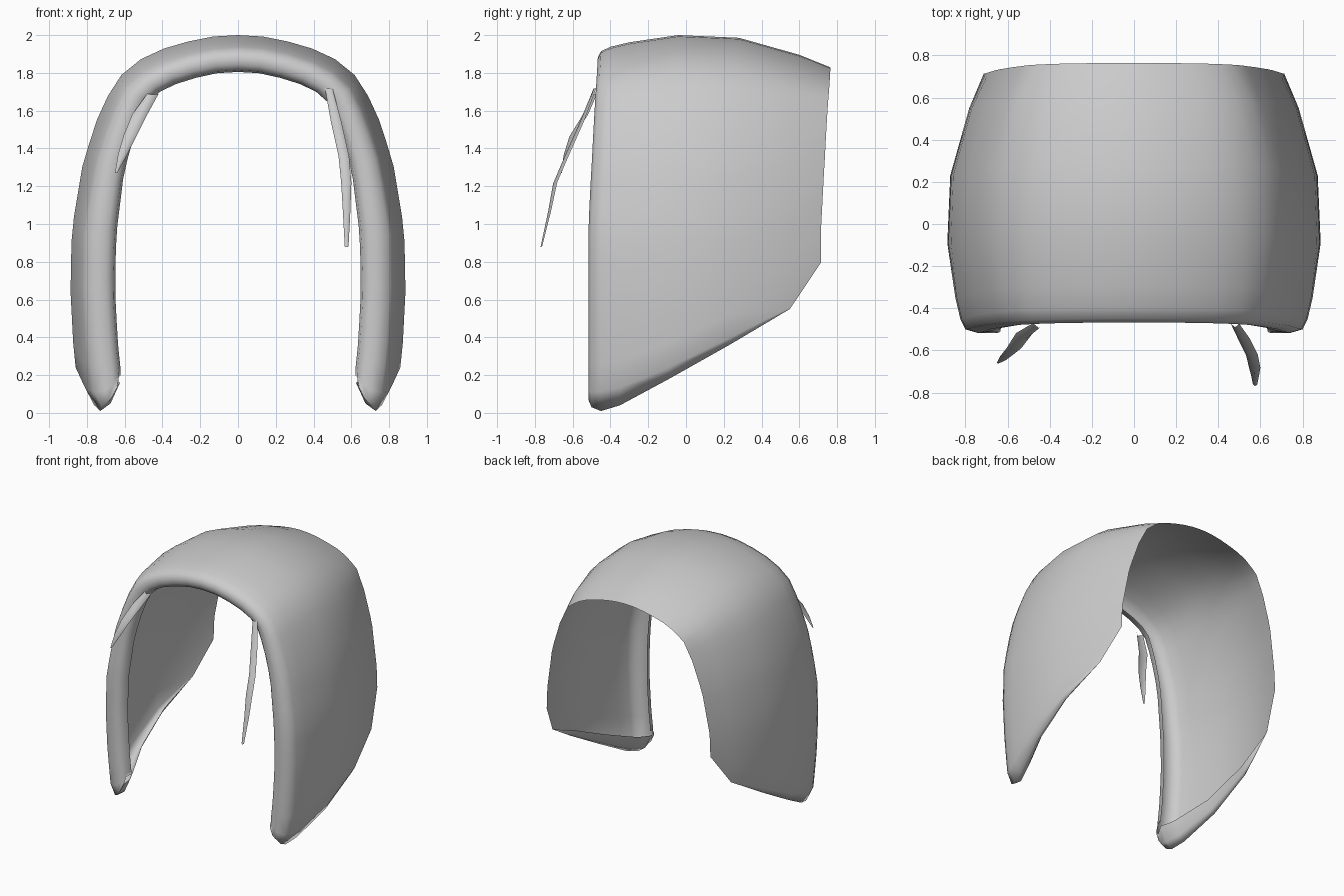
import bpy
from mathutils import Vector

if "Cube" in bpy.data.objects:
    bpy.data.objects.remove(bpy.data.objects["Cube"])

# Outline of the widest arch (x, z), crown to foot
ARCH = [Vector(p) for p in [(0, 2), (.13, 1.993), (.25, 1.97), (.39, 1.93), (.52, 1.87), (.64, 1.77),
        (.73, 1.6), (.82, 1.33), (.88, .97), (.887, .65), (.872, .36), (.85, .15), (.835, 0)]]
# Front-to-back profile: y, inward offset from the arch, foot height, foot curl
PROFILE = [(-.39, .205, .20, 0), (-.44, .195, .19, 0), (-.463, .165, .12, .15), (-.467, .125, .07, .35),
           (-.45, .09, .03, .7), (-.40, .065, .01, 1), (-.30, .04, .04, .9), (-.04, 0, .18, .6),
           (.28, .015, .36, .35), (.60, .11, .55, 0), (.765, .18, .80, 0)]
STATIONS = 18


def arch_at(s):
    """Point at distance s along the arch."""
    if s < 0:
        p = arch_at(-s)
        return Vector((-p.x, p.y))
    for a, b in zip(ARCH, ARCH[1:]):
        d = (b - a).length
        if s <= d:
            break
        s -= d
    return a + (b - a) * (s / d)


def length_to(z):
    """Distance along the arch down to height z."""
    total = 0
    for a, b in zip(ARCH, ARCH[1:]):
        if b.y <= z:
            return total + (b - a).length * (a.y - z) / (a.y - b.y)
        total += (b - a).length
    return total


def build(name, verts, rows, cols):
    faces = [(r * cols + c, r * cols + c + 1, (r + 1) * cols + c + 1, (r + 1) * cols + c)
             for r in range(rows - 1) for c in range(cols - 1)]
    me = bpy.data.meshes.new(name)
    me.from_pydata([tuple(v) for v in verts], [], faces)
    me.polygons.foreach_set("use_smooth", [True] * len(me.polygons))
    ob = bpy.data.objects.new(name, me)
    bpy.context.collection.objects.link(ob)
    return ob


# Hood shell: profile swept along half the arch, then curled in at the foot
verts = []
for y, inset, foot, curl in PROFILE:
    end = length_to(foot + .1 * curl)
    for i in range(STATIONS):
        s = end * i / (STATIONS - 1)
        p = arch_at(s)
        t = (arch_at(min(s + .08, 2.6)) - arch_at(s - .08)).normalized()
        side = min(1, (2 - p.y) / 1.0)
        q = p + Vector((t.y, -t.x)) * inset * (.95 + .2 * side * (inset > .1 and y < 0))
        verts.append((q.x if i else 0, y - .05 * side, q.y))
    for dx, dz in [(.055, 0), (.11, .04), (.16, .15)]:
        verts.append((q.x - dx * curl, y - .05, foot + dz * curl))
hood = build("hood_shell", verts, len(PROFILE), STATIONS + 3)
hood.modifiers.new("mirror", 'MIRROR').use_clip = True


# Loose strands: thin tapered ribbons with a shallow ridge
def strand(name, path):
    pts = []
    for x, y, z, w in path:
        pts += [(x - w, y + w * .3, z), (x, y - w * .5, z - w * .2), (x + w, y + w * .3, z)]
    build(name, pts, len(path), 3)


strand("strand_right", [(.48, -.48, 1.72, .02), (.52, -.55, 1.54, .028), (.56, -.63, 1.36, .028),
                        (.573, -.69, 1.22, .027), (.575, -.72, 1.07, .02), (.575, -.765, .88, .01)])
strand("strand_left", [(-.45, -.48, 1.69, .03), (-.52, -.53, 1.58, .04), (-.57, -.60, 1.47, .035),
                       (-.61, -.635, 1.37, .025), (-.645, -.66, 1.27, .006)])
